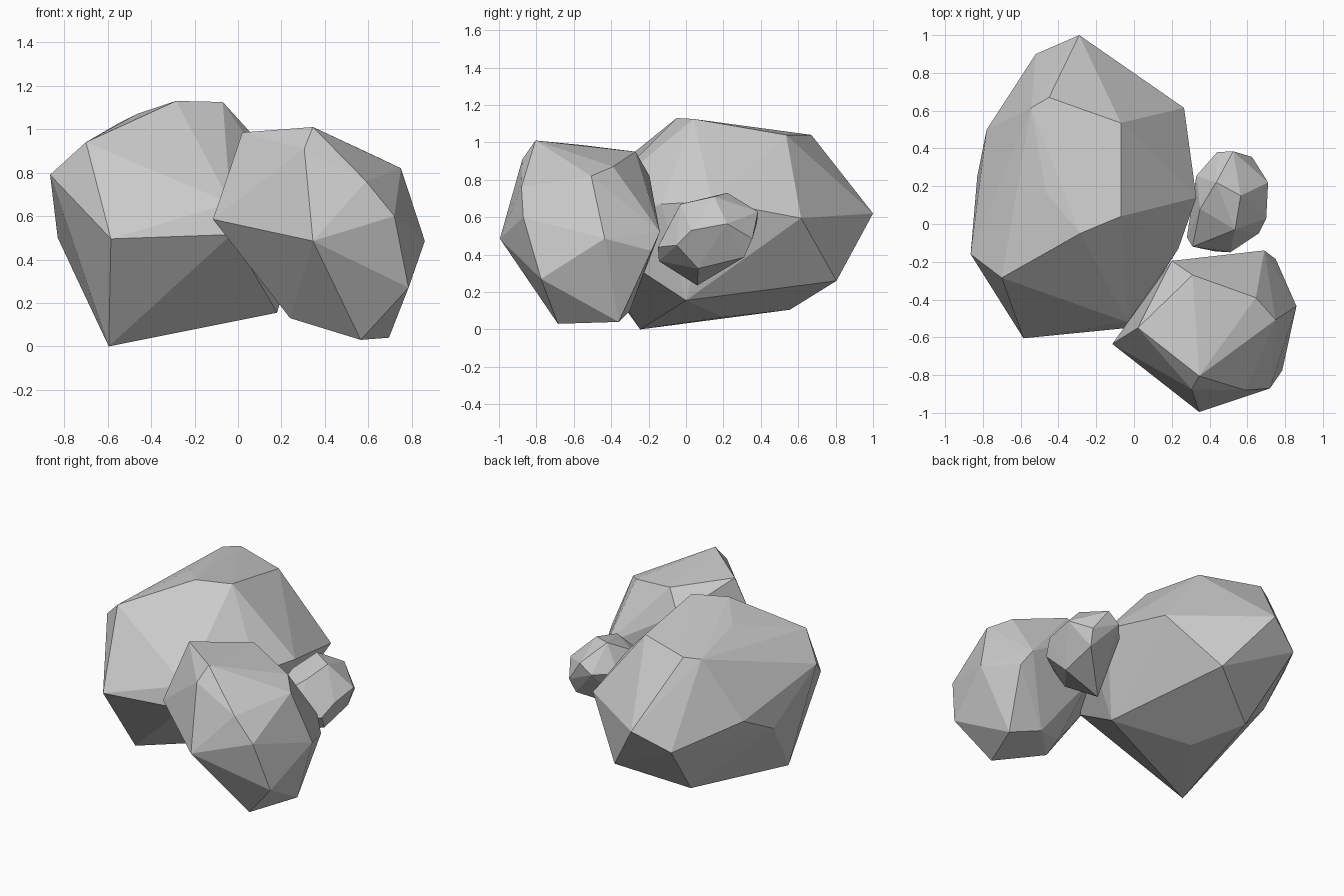
import bpy, bmesh


def rock(name, corners):
    """Faceted boulder: convex hull wrapped round a few corner points."""
    bm = bmesh.new()
    for c in corners:
        bm.verts.new(c)
    hull = bmesh.ops.convex_hull(bm, input=bm.verts)
    loose = [v for v in bm.verts if not v.link_faces]
    bmesh.ops.delete(bm, geom=loose, context='VERTS')
    bmesh.ops.dissolve_limit(bm, angle_limit=0.03, verts=bm.verts, edges=bm.edges)
    bmesh.ops.recalc_face_normals(bm, faces=bm.faces)
    mesh = bpy.data.meshes.new(name)
    bm.to_mesh(mesh)
    bm.free()
    obj = bpy.data.objects.new(name, mesh)
    bpy.context.collection.objects.link(obj)
    return obj


# Large boulder: base, belt, crown
rock("large_rock", [
    (-.595, -.245, 0), (.18, 0, .155), (-.287, .2, .065), (-.425, .555, .105),
    (-.03, .805, .26),
    (-.585, -.605, .495), (-.03, -.55, .515), (-.035, -.52, .66), (.235, -.13, .67),
    (.33, .14, .685), (.265, .615, .595), (-.29, 1.0, .62), (-.52, .9, .5),
    (-.78, .5, .63), (-.83, .25, .5), (-.865, -.16, .79),
    (-.7, -.285, .94), (-.465, .165, 1.07), (-.285, -.05, 1.13), (-.07, .04, 1.125),
    (-.07, .535, 1.04), (-.45, .67, 1.04), (-.545, .615, 1.03),
])

# Medium boulder at the front right
rock("medium_rock", [
    (.565, -.685, .03), (.695, -.36, .04), (.24, -.55, .13), (.25, -.43, .18),
    (.49, -.3, .1), (.155, -.45, .345),
    (-.115, -.635, .585), (.345, -.995, .485), (.785, -.775, .27), (.86, -.435, .485),
    (.75, -.185, .42), (.69, -.14, .52), (.2, -.2, .5),
    (.72, -.87, .6), (.59, -.88, .76), (.305, -.875, .91), (.345, -.805, 1.01),
    (.02, -.55, .985), (.31, -.27, .95), (.645, -.39, .87), (.75, -.507, .82),
    (.2, -.195, .82), (.53, -.25, .73),
])

# Small rock tucked against the right side
rock("small_rock", [
    (.34, .06, .235), (.6, .065, .325), (.605, .31, .385), (.43, -.145, .365),
    (.51, -.15, .44), (.31, -.12, .5), (.28, -.07, .45), (.66, -.05, .45),
    (.7, .03, .53), (.71, .22, .565), (.625, .355, .485), (.525, .385, .63),
    (.44, .38, .57), (.33, .255, .56), (.435, .22, .73), (.565, .15, .71),
    (.535, -.03, .67), (.35, .08, .65),
])
